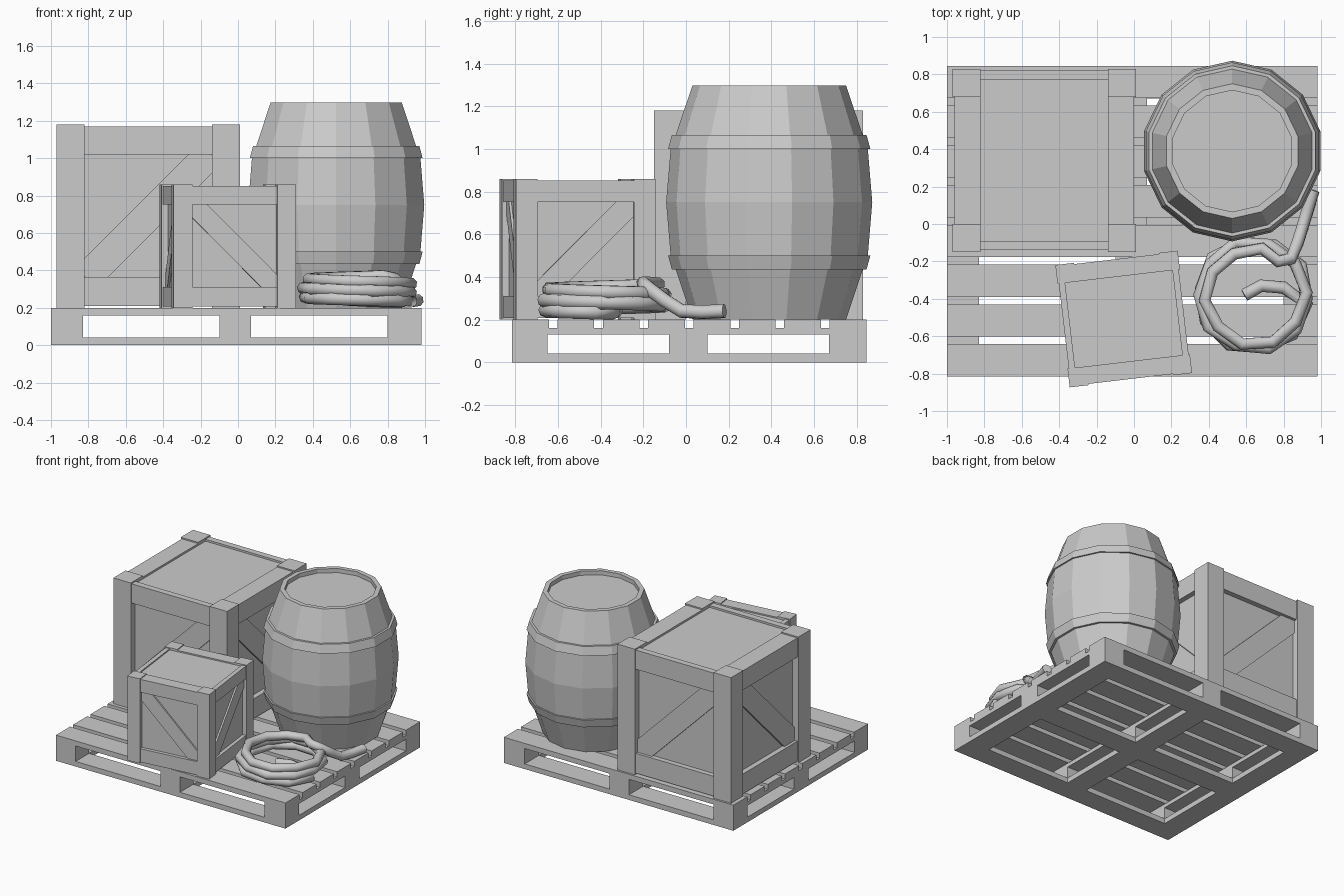
import bpy, bmesh, math
from mathutils import Matrix, Vector

if "Cube" in bpy.data.objects:
    bpy.data.objects.remove(bpy.data.objects["Cube"])


def add_box(bm, x0, x1, y0, y1, z0, z1, mat=Matrix()):
    size = Matrix.Diagonal((x1 - x0, y1 - y0, z1 - z0, 1))
    mid = Matrix.Translation(((x0 + x1) / 2, (y0 + y1) / 2, (z0 + z1) / 2))
    bmesh.ops.create_cube(bm, size=1, matrix=mat @ mid @ size)


def make_object(name, bm):
    bmesh.ops.recalc_face_normals(bm, faces=bm.faces)
    mesh = bpy.data.meshes.new(name)
    bm.to_mesh(mesh)
    bm.free()
    ob = bpy.data.objects.new(name, mesh)
    bpy.context.collection.objects.link(ob)
    return ob


# Pallet: three bands each way, overlapping at nine blocks
X_BANDS = [(-1.0, -0.83), (-0.10, 0.07), (0.80, 0.98)]
Y_BANDS = [(-0.815, -0.65), (-0.08, 0.10), (0.67, 0.845)]

bm = bmesh.new()
for y0, y1 in Y_BANDS:                       # bottom boards along x
    add_box(bm, -1.0, 0.98, y0, y1, 0, 0.04)
for x0, x1 in X_BANDS:                       # bottom boards along y
    for (_, ya), (yb, _) in zip(Y_BANDS, Y_BANDS[1:]):
        add_box(bm, x0, x1, ya, yb, 0, 0.04)
make_object("pallet_base", bm)

bm = bmesh.new()
for x0, x1 in X_BANDS:                       # blocks and stringers
    add_box(bm, x0, x1, -0.815, 0.845, 0.13, 0.16)
    for y0, y1 in Y_BANDS:
        add_box(bm, x0, x1, y0, y1, 0.04, 0.13)
make_object("pallet_blocks", bm)

bm = bmesh.new()
board = (1.66 - 7 * 0.04) / 8
for i in range(8):                           # deck boards with gaps
    y = -0.815 + i * (board + 0.04)
    add_box(bm, -1.0, 0.98, y, y + board, 0.16, 0.20)
make_object("pallet_deck", bm)


# Crates: core, corner posts, rails and a diagonal brace on each side
def make_crate(name, location, scale, angle):
    bm = bmesh.new()
    add_box(bm, -0.44, 0.44, -0.44, 0.44, 0.02, 0.955)
    for k in range(4):
        turn = Matrix.Rotation(k * math.pi / 2, 4, 'Z')
        add_box(bm, 0.34, 0.49, -0.49, -0.34, 0, 0.98, turn)
        depth = 0.14 if k % 2 else 0.05
        for z0, z1 in ((0.01, 0.165), (0.82, 0.97)):
            add_box(bm, -0.34, 0.34, -0.48, -0.48 + depth, z0, z1, turn)
        tilt = math.radians(45 if k % 2 else -45)
        brace = turn @ Matrix.Translation((0, 0, 0.4925)) @ Matrix.Rotation(tilt, 4, 'Y')
        add_box(bm, -0.47, 0.47, -0.458, -0.40, -0.08, 0.08, brace)
    ob = make_object(name, bm)
    ob.location = location
    ob.scale = (scale,) * 3
    ob.rotation_euler.z = math.radians(angle)
    return ob


make_crate("large_crate", (-0.48, 0.34, 0.2), 1.0, 0)
make_crate("small_crate", (-0.055, -0.508, 0.2), 0.672, 96.7)


# Barrel: 14-sided lathed profiles
def lathe(name, profile, closed, sides=14):
    bm = bmesh.new()
    rings = []
    for r, z in profile:
        ring = []
        for i in range(sides):
            a = math.pi / 2 + i * math.tau / sides
            ring.append(bm.verts.new((r * math.cos(a), r * math.sin(a), z)))
        rings.append(ring)
    pairs = list(zip(rings, rings[1:]))
    if closed:
        pairs.append((rings[-1], rings[0]))
    else:
        bm.faces.new(rings[0])
        bm.faces.new(rings[-1])
    for a, b in pairs:
        for i in range(sides):
            j = (i + 1) % sides
            bm.faces.new((a[i], a[j], b[j], b[i]))
    ob = make_object(name, bm)
    ob.location = (0.525, 0.39, 0)
    return ob


lathe("barrel_body", [(0.36, 0.20), (0.44, 0.44), (0.462, 0.50), (0.483, 0.75),
                      (0.462, 1.0), (0.44, 1.06), (0.36, 1.297), (0.325, 1.297),
                      (0.325, 1.265)], False)
lathe("barrel_upper_hoop", [(0.44, 1.0), (0.474, 1.0), (0.456, 1.065), (0.42, 1.065)], True)
lathe("barrel_lower_hoop", [(0.42, 0.435), (0.456, 0.435), (0.474, 0.50), (0.44, 0.50)], True)

# Rope: inner end, clockwise coil, then a tail dropping to the deck
points = [(0.59, -0.38, 0.245), (0.68, -0.33, 0.24), (0.80, -0.34, 0.235)]
steps = 28
for i in range(steps + 1):
    t = i / steps
    a = -math.radians(10 + t * 990)
    r = 0.29 + 0.008 * math.sin(i * 2.3) - 0.045 * max(0, t - 0.6) / 0.4
    points.append((0.64 + r * math.cos(a), -0.38 + r * math.sin(a), 0.235 + 0.13 * t))
points += [(0.77, -0.20, 0.37), (0.84, -0.185, 0.355), (0.875, -0.10, 0.29),
           (0.90, -0.02, 0.24), (0.93, 0.08, 0.235), (0.96, 0.18, 0.24)]
curve = bpy.data.curves.new("rope", 'CURVE')
curve.dimensions = '3D'
curve.bevel_depth = 0.034
curve.bevel_resolution = 2
curve.use_fill_caps = True
spline = curve.splines.new('POLY')
spline.points.add(len(points) - 1)
for p, co in zip(spline.points, points):
    p.co = (*co, 1)
spline.use_smooth = True
rope = bpy.data.objects.new("rope", curve)
bpy.context.collection.objects.link(rope)
